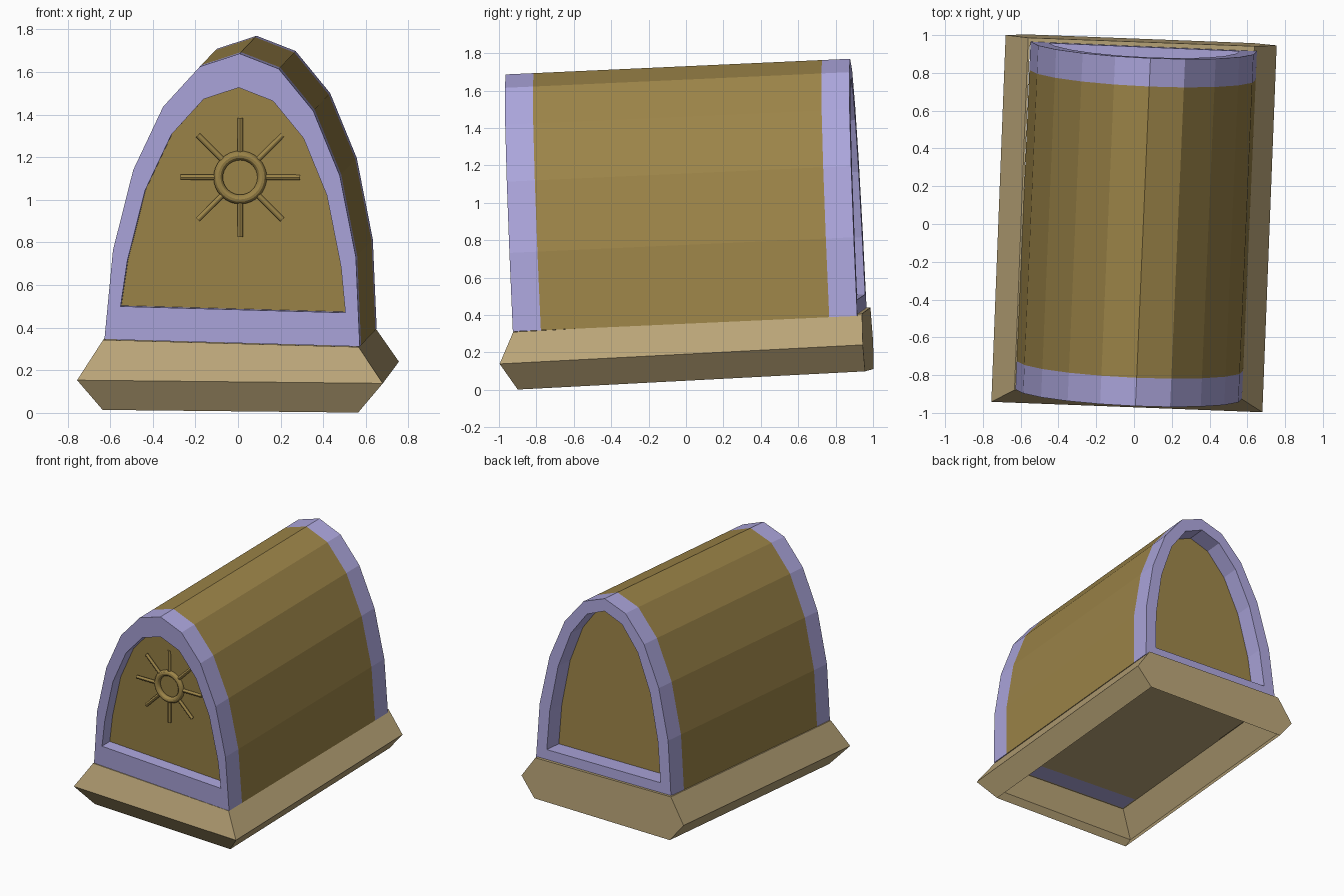
import bpy, bmesh
from math import sin, cos, pi, radians
from mathutils import Matrix, Euler, Vector

cube = bpy.data.objects.get("Cube")
if cube:
    bpy.data.objects.remove(cube)


def material(name, rgb):
    m = bpy.data.materials.new(name)
    m.use_nodes = True
    m.diffuse_color = (*rgb, 1)
    m.node_tree.nodes["Principled BSDF"].inputs["Base Color"].default_value = (*rgb, 1)
    return m


GOLD = material("dull gold", (.332, .231, .065))
TRIM = material("lavender trim", (.413, .381, .716))
TAN = material("tan base", (.491, .376, .188))


def pose(origin, degrees):
    turn = Euler([radians(a) for a in degrees]).to_matrix().to_4x4()
    return Matrix.Translation(origin) @ turn


def finish(bm, name, mats, matrix):
    bm.transform(matrix)
    bmesh.ops.recalc_face_normals(bm, faces=bm.faces)
    mesh = bpy.data.meshes.new(name)
    bm.to_mesh(mesh)
    bm.free()
    for m in mats:
        mesh.materials.append(m)
    ob = bpy.data.objects.new(name, mesh)
    bpy.context.collection.objects.link(ob)
    return ob


def loft(rings, caps, pick=lambda span, side: 0):
    """Join equal closed rings; pick gives the material of each face."""
    bm = bmesh.new()
    loops = [[bm.verts.new(p) for p in ring] for ring in rings]
    n = len(rings[0])
    for s, (a, b) in enumerate(zip(loops, loops[1:])):
        for i in range(n):
            j = (i + 1) % n
            bm.faces.new((a[i], a[j], b[j], b[i])).material_index = pick(s, i)
    if caps:
        bm.faces.new(loops[0])
        bm.faces.new(loops[-1])
    return bm


# Skirted base: open below, bevelled on three sides, flat at the back
def rectangle(x, front, back, z, slope=0):
    corners = ((-x, front), (x, front), (x, back), (-x, back))
    return [(px, py, z - slope * px) for px, py in corners]


BACK = .973
base = loft([rectangle(.6, -.888, BACK, -.143),
             rectangle(.718, -BACK, BACK, 0),
             rectangle(.6, -.896, BACK, .176, .0175),
             rectangle(.59, -.886, .935, .176, .0175)], False)
finish(base, "base_skirt", [TAN], pose((0, .002, .197), (3, .6, -2.2)))

# Arched body: one loft from the front panel, over the rims, to the back panel
SEGMENTS = 10


def arch(a, b, y, floor=0):
    angles = [pi * i / SEGMENTS for i in range(SEGMENTS + 1)]
    return [(a * cos(t), y, max(b * sin(t), floor)) for t in angles]


HALF, BAND = .9225, .15
FRONT_HOLE, BACK_HOLE = (.528, 1.2), (.505, 1.265)
OUTER = (.6, 1.36)
rings = [arch(*FRONT_HOLE, -HALF + .09, .157),
         arch(*FRONT_HOLE, -HALF, .157),
         arch(*OUTER, -HALF),
         arch(*OUTER, -HALF + BAND),
         arch(*OUTER, HALF - BAND),
         arch(*OUTER, HALF),
         arch(*BACK_HOLE, HALF, .085),
         arch(*BACK_HOLE, HALF - .14, .085)]


def body_material(span, side):
    if span != 3:
        return 1
    return 2 if side == SEGMENTS else 0


finish(loft(rings, True, body_material), "arched_body", [GOLD, TRIM, TAN],
       pose((.012, .02, .37), (2.6, 1.6, -2.4)))

# Sun emblem on the front panel: a ring and eight rays
centre = Vector((.01, -.858, 1.105))
bpy.ops.mesh.primitive_torus_add(location=centre, rotation=(pi / 2, 0, 0),
                                 major_radius=.103, minor_radius=.022,
                                 major_segments=32, minor_segments=12)
ring = bpy.context.object
ring.name = "sun_ring"
ring.data.materials.append(GOLD)
bpy.ops.object.shade_smooth_by_angle()

for i in range(8):
    t = i * pi / 4
    way = Vector((cos(t), 0, sin(t)))
    bpy.ops.mesh.primitive_cylinder_add(vertices=12, radius=.013, depth=.16,
                                        location=centre + way * .2,
                                        rotation=(0, pi / 2 - t, 0))
    ray = bpy.context.object
    ray.name = f"sun_ray_{i + 1}"
    ray.data.materials.append(GOLD)
    bpy.ops.object.shade_smooth_by_angle()
